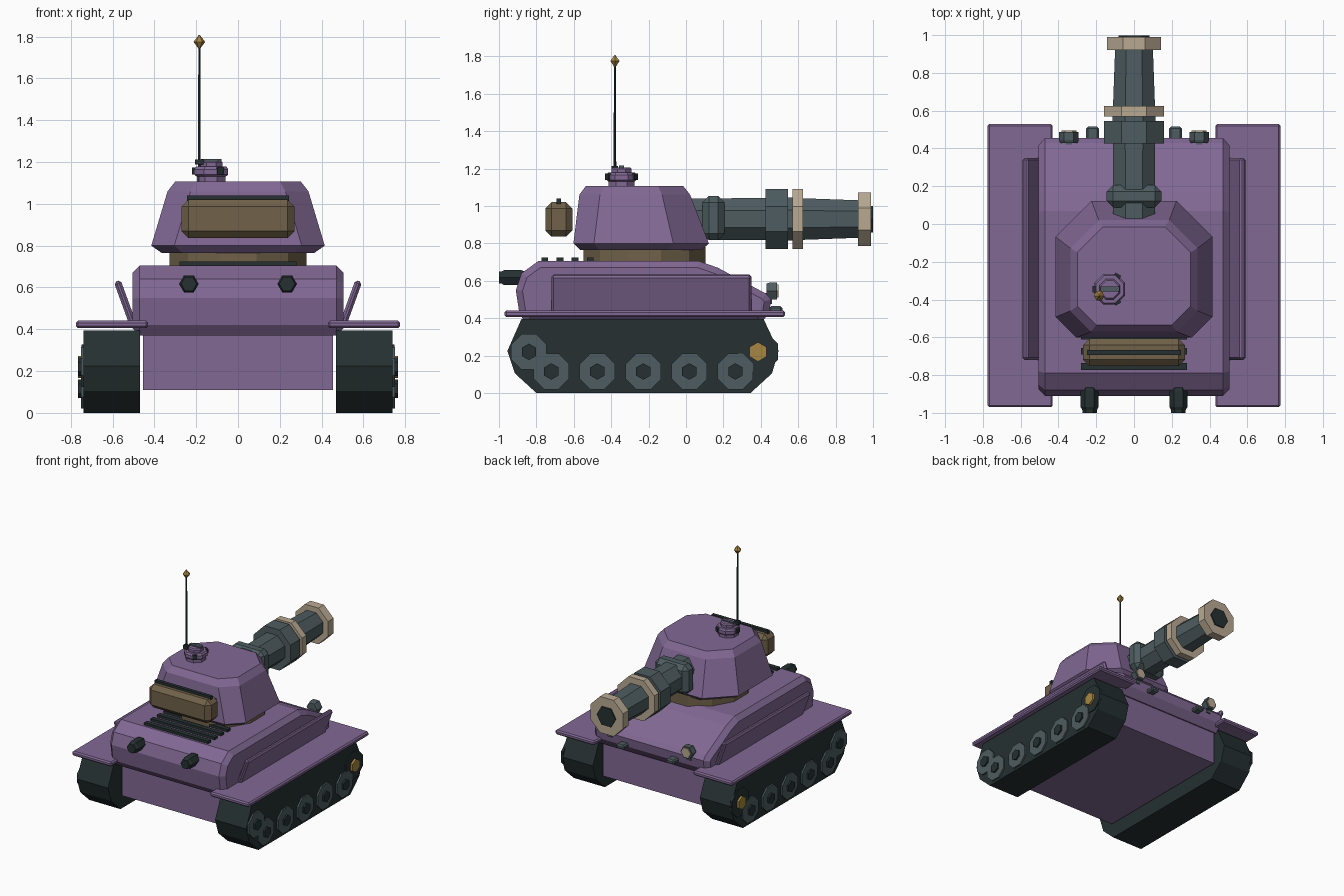
import bpy
import bmesh
from math import cos, sin, pi, radians
from mathutils import Vector

if "Cube" in bpy.data.objects:
    bpy.data.objects.remove(bpy.data.objects["Cube"])


def material(name, r, g, b):
    m = bpy.data.materials.new(name)
    m.use_nodes = True
    m.diffuse_color = (r, g, b, 1)
    m.node_tree.nodes["Principled BSDF"].inputs["Base Color"].default_value = (r, g, b, 1)
    return m


PURPLE = material("purple paint", .22, .138, .295)
DARK = material("dark rubber", .019, .03, .031)
SLATE = material("slate metal", .076, .107, .117)
BROWN = material("brown canvas", .165, .122, .068)
TAN = material("tan metal", .485, .4, .29)
GOLD = material("gold", .39, .24, .055)


def loft(name, rings, mat, bevel=0, angle=40):
    """Skin a stack of equal-sized rings and close both ends."""
    bm = bmesh.new()
    loops = [[bm.verts.new(p) for p in ring] for ring in rings]
    n = len(loops[0])
    for a, b in zip(loops, loops[1:]):
        for i in range(n):
            j = (i + 1) % n
            bm.faces.new((a[i], a[j], b[j], b[i]))
    bm.faces.new(loops[0])
    bm.faces.new(loops[-1])
    bmesh.ops.recalc_face_normals(bm, faces=bm.faces)
    me = bpy.data.meshes.new(name)
    bm.to_mesh(me)
    bm.free()
    me.materials.append(mat)
    ob = bpy.data.objects.new(name, me)
    bpy.context.collection.objects.link(ob)
    if bevel:
        mod = ob.modifiers.new("Bevel", "BEVEL")
        mod.width = bevel
        mod.segments = 1
        mod.limit_method = "ANGLE"
        mod.angle_limit = radians(angle)
    return ob


def box(name, center, size, mat, bevel=0):
    x, y, z = (s / 2 for s in size)
    rings = [[(-x, -y, h), (x, -y, h), (x, y, h), (-x, y, h)] for h in (-z, z)]
    ob = loft(name, rings, mat, bevel)
    ob.location = center
    return ob


def turned(name, axis, origin, stations, sides, mat, phase=.5):
    """Faceted turned part: stations are (position along axis, radius)."""
    o = Vector(origin)
    rings = []
    for p, r in stations:
        ring = []
        for i in range(sides):
            t = 2 * pi * (i + phase) / sides
            a, b = r * cos(t), r * sin(t)
            ring.append(o + Vector({"x": (p, a, b), "y": (a, p, b), "z": (a, b, p)}[axis]))
        rings.append(ring)
    return loft(name, rings, mat)


def extrude_x(name, profile, x0, x1, mat, bevel=0, angle=40):
    return loft(name, [[(x, y, z) for y, z in profile] for x in (x0, x1)], mat, bevel, angle)


# Hull
box("lower_hull", (0, -.205, .26), (.91, 1.19, .30), PURPLE)
hull_profile = [(-.85, .37), (-.89, .42), (-.91, .55), (-.88, .64), (-.79, .705), (.07, .705),
                (.17, .67), (.43, .53), (.455, .50), (.445, .43), (.40, .37)]
extrude_x("upper_hull", hull_profile, -.505, .505, PURPLE, .035, 60)

# Tracks, fenders and side plates
track_profile = [(-.80, 0), (-.915, .105), (-.955, .225), (-.88, .395), (.415, .395),
                 (.495, .225), (.46, .105), (.345, 0)]
for side, s in (("left", 1), ("right", -1)):
    extrude_x(side + "_track", track_profile, s * .468, s * .74, DARK)
    box(side + "_fender", (s * .603, -.22, .423), (.345, 1.5, .036), PURPLE, .01)
    plate = box(side + "_side_plate", (s * .541, -.185, .53), (.034, 1.07, .215), PURPLE, .012)
    plate.rotation_euler.y = s * radians(20)

    # Road wheels, rear idler and front sprocket
    wheels = [(-.72 + .246 * i, .115) for i in range(5)] + [(-.84, .22)]
    for i, (y, z) in enumerate(wheels):
        turned(f"{side}_wheel_{i}", "x", (0, y, z), [(s * .73, .103), (s * .752, .103)], 8, SLATE)
        turned(f"{side}_wheel_hub_{i}", "x", (0, y, z), [(s * .74, .044), (s * .765, .044)], 6, DARK)
    turned(side + "_sprocket", "x", (0, .385, .22), [(s * .73, .115), (s * .748, .115)], 8, DARK)
    turned(side + "_sprocket_hub", "x", (0, .385, .22), [(s * .74, .052), (s * .765, .052)], 6, GOLD)

    # Exhaust pipe at the rear
    turned(side + "_exhaust", "y", (s * .235, 0, .617),
           [(-.85, .034), (-.885, .047), (-.97, .047), (-.985, .038), (-1, .038)], 6, DARK, 0)

    # Headlamp and tow hook at the gun end
    turned(side + "_headlamp", "y", (s * .345, 0, .545), [(.43, .045), (.445, .052), (.487, .052)], 6, SLATE, 0)
    turned(side + "_headlamp_lens", "y", (s * .345, 0, .545), [(.48, .04), (.494, .04)], 6, TAN, 0)
    box(side + "_headlamp_stalk", (s * .345, .44, .505), (.035, .04, .06), SLATE)
    box(side + "_tow_hook", (s * .22, .48, .447), (.068, .07, .036), SLATE, .01)

# Engine deck slats
for i in range(4):
    box(f"deck_slat_{i}", (0, -.755 + .081 * i, .712), (.56, .036, .026), DARK)

# Turret
turned("turret_ring", "z", (0, -.222, 0), [(.69, .338), (.78, .338)], 12, BROWN)


def turret_section(z, w, rear, front, rear_cut, front_cut):
    half = [(w, rear + rear_cut), (w, front - front_cut), (w - front_cut, front)]
    right = [(w - rear_cut, rear)] + half
    return [(x, y, z) for x, y in right] + [(-x, y, z) for x, y in reversed(right)]


loft("turret", [turret_section(.765, .365, -.565, .085, .10, .18),
                turret_section(.80, .415, -.602, .122, .11, .19),
                turret_section(1.06, .337, -.57, .022, .11, .15),
                turret_section(1.107, .30, -.535, -.015, .10, .135)], PURPLE)

# Stowage roll behind the turret
box("stowage_box", (0, -.68, .928), (.54, .145, .185), BROWN, .034)
box("stowage_strap", (0, -.68, 1.022), (.49, .026, .034), DARK)

# Cupola with hatch handle and vision blocks
cx, cy = -.128, -.345
turned("cupola", "z", (cx, cy, 0), [(1.09, .075), (1.13, .075), (1.14, .088), (1.165, .088), (1.178, .078)], 8, PURPLE)
turned("cupola_hatch", "z", (cx, cy, 0), [(1.17, .058), (1.198, .058), (1.206, .05)], 8, PURPLE)
box("hatch_handle", (cx, cy, 1.207), (.10, .026, .016), SLATE)
for i in range(3):
    t = 2 * pi * i / 3 + pi / 3
    block = box(f"vision_block_{i}", (cx + .079 * cos(t), cy + .079 * sin(t), 1.157), (.024, .034, .034), DARK)
    block.rotation_euler.z = t

# Antenna
ax, ay = -.185, -.38
box("antenna_base", (ax, ay, 1.2), (.04, .034, .026), DARK)
turned("antenna_rod", "z", (ax, ay, 0), [(1.1, .0075), (1.76, .0055)], 6, DARK)
turned("antenna_tip", "z", (ax, ay, 0), [(1.742, .004), (1.775, .028), (1.808, .002)], 6, GOLD, 0)

# Gun: radii are given to the flats of the octagon
flat = 1 / cos(pi / 8)


def gun_part(name, mat, *stations):
    turned(name, "y", (0, 0, .93), [(y, r * flat) for y, r in stations], 8, mat)


box("mantlet", (0, .147, .935), (.29, .12, .235), SLATE, .035)
gun_part("barrel_root", SLATE, (-.02, .11), (.43, .112))
gun_part("barrel_sleeve", SLATE, (.425, .16), (.545, .16))
gun_part("barrel_neck", SLATE, (.53, .115), (.58, .115))
gun_part("barrel_ring", TAN, (.57, .16), (.625, .16))
gun_part("barrel", SLATE, (.6, .112), (.93, .1))
gun_part("muzzle_ring", TAN, (.92, .143), (.99, .143))
turned("muzzle_bore", "y", (0, 0, .93), [(.98, .082), (.999, .082)], 6, DARK, 0)
